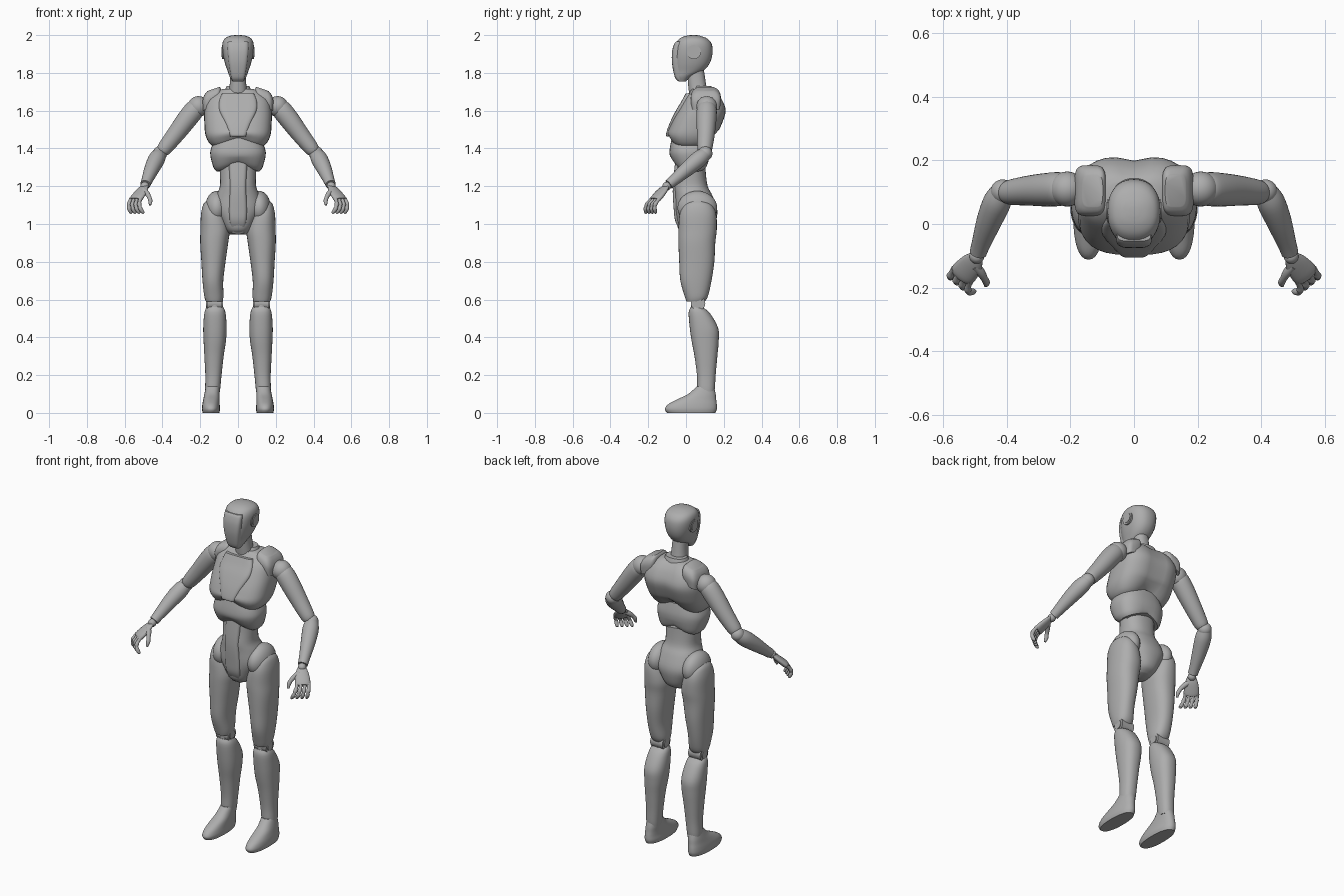
import bpy
import bmesh
import math
from mathutils import Vector, Matrix

cube = bpy.data.objects.get("Cube")
if cube:
    bpy.data.objects.remove(cube, do_unlink=True)

# One plain grey for the whole figure
grey = bpy.data.materials.new("plain grey")
grey.use_nodes = True
GREY = (0.42, 0.42, 0.42, 1)
grey.diffuse_color = GREY
grey.node_tree.nodes["Principled BSDF"].inputs["Base Color"].default_value = GREY

SEGMENTS = 32
STEPS = 4


def finish(name, bm, mirror):
    """Turn a bmesh into a shaded object, mirrored to the other side if asked."""
    bmesh.ops.recalc_face_normals(bm, faces=bm.faces)
    mesh = bpy.data.meshes.new(name)
    bm.to_mesh(mesh)
    bm.free()
    mesh.materials.append(grey)
    obj = bpy.data.objects.new(name, mesh)
    bpy.context.collection.objects.link(obj)
    bpy.ops.object.select_all(action='DESELECT')
    obj.select_set(True)
    bpy.context.view_layer.objects.active = obj
    bpy.ops.object.shade_smooth_by_angle(angle=math.radians(40))
    if mirror:
        modifier = obj.modifiers.new("Mirror", 'MIRROR')
        modifier.use_mirror_merge = False
    return obj


def smooth_rows(rows):
    """Catmull-Rom interpolation through rows of numbers."""
    rows = [Vector(row) for row in rows]
    result = []
    for i in range(len(rows) - 1):
        before, start, end = rows[max(i - 1, 0)], rows[i], rows[i + 1]
        after = rows[min(i + 2, len(rows) - 1)]
        for k in range(STEPS):
            t = k / STEPS
            result.append(start + (end - before) * (t / 2)
                          + (before * 2 - start * 5 + end * 4 - after) * (t * t / 2)
                          + (start * 3 - before - end * 3 + after) * (t ** 3 / 2))
    return result + [rows[-1]]


def skin(name, rings, mirror):
    """Bridge rings of points and cap both ends."""
    bm = bmesh.new()
    loops = [[bm.verts.new(p) for p in ring] for ring in rings]
    for low, high in zip(loops, loops[1:]):
        for i in range(SEGMENTS):
            j = (i + 1) % SEGMENTS
            bm.faces.new((low[i], low[j], high[j], high[i]))
    bm.faces.new(loops[0])
    bm.faces.new(loops[-1])
    return finish(name, bm, mirror)


def loft(name, rows, power=2.3, mirror=False, warp=None):
    """Stack level sections: height, half width, front y, back y, centre x."""
    rings = []
    for z, width, front, back, middle in smooth_rows([(*r, 0)[:5] for r in rows]):
        ring = []
        for i in range(SEGMENTS):
            a = math.tau * i / SEGMENTS
            c, s = math.cos(a), math.sin(a)
            x = middle + width * math.copysign(abs(c) ** (2 / power), c)
            y = (front + back) / 2 + (back - front) / 2 * math.copysign(abs(s) ** (2 / power), s)
            point = Vector((x, y, z))
            ring.append(warp(point) if warp else point)
        rings.append(ring)
    return skin(name, rings, mirror)


def tube(name, points, flat=1, across=(1, 0, 0)):
    """Mirrored limb along a path of x, y, z, radius."""
    rows = smooth_rows(points)
    rings = []
    for i, row in enumerate(rows):
        ahead, behind = rows[min(i + 1, len(rows) - 1)], rows[max(i - 1, 0)]
        direction = (ahead - behind).to_3d().normalized()
        side = Vector(across)
        side = (side - direction * side.dot(direction)).normalized()
        thin = direction.cross(side) * flat
        angles = [math.tau * k / SEGMENTS for k in range(SEGMENTS)]
        rings.append([row.to_3d() + (side * math.cos(a) + thin * math.sin(a)) * row[3]
                      for a in angles])
    return skin(name, rings, True)


def ball(name, centre, radii):
    """Mirrored ellipsoid."""
    bm = bmesh.new()
    matrix = Matrix.Translation(centre) @ Matrix.Diagonal((*radii, 1))
    bmesh.ops.create_uvsphere(bm, u_segments=SEGMENTS, v_segments=SEGMENTS // 2,
                              radius=1, matrix=matrix)
    return finish(name, bm, True)


def disc(name, inner, outer, y, z, radius):
    """Mirrored round joint whose axis runs sideways."""
    return tube(name, [(inner, y, z, radius), (outer, y, z, radius)], across=(0, 1, 0))


def arch(top, bottom, width, lift):
    """Warp that raises the middle of a lower edge into an inverted V."""
    def warp(p):
        amount = min(max((top - p.z) / (top - bottom), 0), 1)
        p.z += lift * amount * max(1 - abs(p.x) / width, 0)
        return p
    return warp


# Head, face mask, ear discs and neck
loft("head", [(1.755, .03, -.04, .0), (1.78, .044, -.055, .03), (1.81, .055, -.062, .09),
              (1.85, .069, -.068, .125), (1.9, .08, -.069, .14), (1.95, .083, -.058, .137),
              (1.98, .072, -.036, .115), (1.995, .045, -.005, .08), (2, .015, .025, .055)])
loft("face_mask", [(1.757, .03, -.043, .0), (1.78, .038, -.06, .0), (1.85, .05, -.074, .0),
                   (1.91, .056, -.074, .0), (1.95, .056, -.064, .0), (1.965, .053, -.054, .0)],
     power=4)
disc("ear_rims", .05, .084, .042, 1.91, .037)
disc("ear_caps", .05, .087, .042, 1.91, .027)
loft("neck", [(1.66, .055, .02, .125), (1.72, .046, .013, .11),
              (1.78, .041, .008, .1), (1.85, .041, .005, .09)])
loft("neck_collar", [(1.66, .085, .02, .15), (1.7, .073, .03, .145), (1.73, .06, .045, .135)])

# Chest shell with an arched lower edge and a spine hollow
chest_arch = arch(1.5, 1.385, .17, .07)


def chest_warp(p):
    if p.y > .1:
        p.y -= .016 * math.exp(-(p.x / .045) ** 2)
    return chest_arch(p)


loft("chest", [(1.385, .12, -.07, .11), (1.42, .15, -.085, .135), (1.47, .172, -.098, .165),
               (1.53, .178, -.08, .195), (1.6, .178, -.045, .215), (1.66, .165, -.01, .195),
               (1.7, .12, .02, .165), (1.715, .08, .03, .14)], power=2.8, warp=chest_warp)
loft("breastplate", [(1.463, .045, -.1, .05), (1.475, .05, -.106, .05), (1.53, .07, -.088, .05),
                     (1.6, .1, -.054, .05), (1.65, .1, -.024, .05), (1.69, .085, -.003, .05)],
     power=5)
loft("shoulder_pads", [(1.62, .045, .03, .18, .14), (1.67, .05, .025, .185, .138),
                       (1.7, .044, .035, .175, .134), (1.715, .032, .055, .155, .13)],
     power=4, mirror=True,
     warp=lambda p: Vector((p.x, p.y, p.z - .35 * (p.x - .13))))

# Abdomen, waist and pelvis
loft("abdomen", [(1.27, .112, -.04, .11), (1.3, .13, -.062, .118), (1.36, .146, -.085, .126),
                 (1.4, .143, -.086, .126), (1.455, .12, -.075, .115)],
     power=2.6, warp=arch(1.36, 1.27, .13, .05))
loft("waist_and_pelvis", [(1.36, .1, -.05, .1), (1.27, .096, -.055, .105), (1.2, .096, -.064, .115),
                          (1.15, .115, -.06, .14), (1.08, .13, -.058, .165), (1.02, .1, -.052, .16),
                          (.97, .07, -.038, .14), (.945, .045, -.005, .1)])
loft("waist_panel", [(1.34, .052, -.056, .05), (1.2, .045, -.07, .05), (1.08, .05, -.065, .05),
                     (1.01, .045, -.055, .05), (.95, .032, -.018, .05)], power=5)
ball("hip_guards", (.113, .06, 1.085), (.061, .105, .09))

# Legs
loft("thighs", [(1.12, .03, .02, .1, .14), (1.1, .05, -.012, .138, .135), (1.05, .066, -.034, .16, .13),
                (.97, .077, -.04, .163, .122), (.9, .074, -.04, .155, .126), (.8, .064, -.036, .15, .13),
                (.7, .055, -.03, .135, .133), (.62, .051, -.008, .117, .128),
                (.59, .044, .002, .1, .126)], mirror=True)
disc("knee_joints", .085, .165, .064, .58, .038)
disc("knee_caps", .08, .17, .064, .58, .025)
tube("knee_links", [(.125, .062, .64, .034), (.123, .06, .52, .034)])
loft("shins", [(.56, .044, .025, .085, .122), (.53, .056, .014, .125, .122), (.45, .062, .02, .17, .122),
               (.38, .059, .03, .173, .123), (.3, .051, .045, .166, .127), (.2, .043, .058, .157, .13),
               (.13, .04, .06, .153, .134), (.1, .037, .07, .148, .135)], mirror=True)
loft("feet", [(0, .044, -.1, .155, .143), (.02, .048, -.112, .163, .143), (.045, .046, -.095, .163, .143),
              (.07, .043, -.05, .16, .141), (.1, .04, .012, .157, .138),
              (.14, .036, .056, .148, .134)], mirror=True)

# Arms
ball("shoulder_joints", (.21, .11, 1.622), (.055, .055, .055))
tube("upper_arms", [(.21, .11, 1.63, .038), (.228, .11, 1.608, .052), (.27, .108, 1.555, .053),
                    (.33, .105, 1.475, .047), (.385, .1, 1.405, .04), (.4, .1, 1.385, .034)])
ball("elbow_joints", (.413, .102, 1.374), (.038, .038, .038))
tube("forearms", [(.413, .105, 1.373, .034), (.43, .07, 1.345, .044), (.455, .01, 1.295, .04),
                  (.48, -.06, 1.235, .03), (.49, -.09, 1.21, .027)])
ball("wrist_joints", (.494, -.102, 1.2), (.023, .023, .023))

# Hands: flat palm, four curled fingers, thumb
ACROSS = Vector((.78, .62, 0))
tube("palms", [(.495, -.105, 1.2, .023), (.51, -.125, 1.175, .036), (.535, -.155, 1.14, .042),
               (.543, -.165, 1.127, .037)], flat=.45, across=ACROSS)
curl = [(0, 0, 0, .011), (.007, -.014, -.016, .009), (.01, -.024, -.03, .0115),
        (.009, -.029, -.043, .009), (.006, -.03, -.055, .011), (-.004, -.027, -.072, .009),
        (-.008, -.024, -.078, .005)]
for number, finger in enumerate(("index", "middle", "ring", "little")):
    offset = ACROSS * (number - 1.5) * .021
    knuckle = Vector((.54, -.16, 1.135)) + offset
    path = []
    for dx, dy, dz, radius in curl:
        spread = offset * (-dz * 4)
        path.append((*(knuckle + Vector((dx, dy, dz)) + spread), radius))
    tube(finger + "_fingers", path)
tube("thumbs", [(.5, -.13, 1.18, .015), (.482, -.152, 1.162, .014), (.47, -.172, 1.142, .011),
                (.464, -.184, 1.122, .011), (.466, -.193, 1.1, .006)], across=(0, 0, 1))
